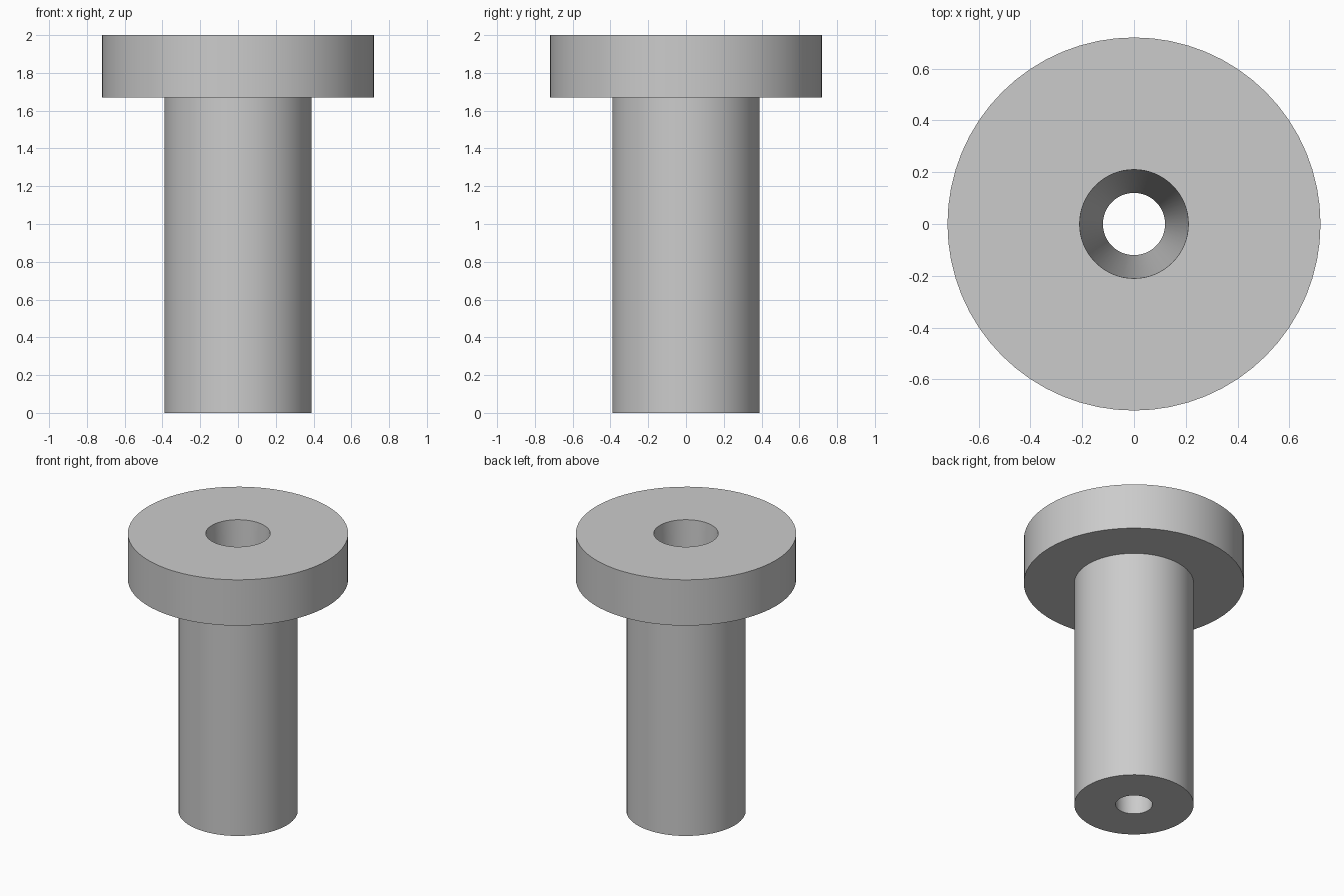
import bpy
import bmesh
import math

cube = bpy.data.objects.get("Cube")
if cube:
    bpy.data.objects.remove(cube, do_unlink=True)

SEGMENTS = 64

# Plain grey metal
grey = bpy.data.materials.new("grey_metal")
grey.use_nodes = True
colour = (0.6, 0.6, 0.6, 1)
grey.diffuse_color = colour
grey.node_tree.nodes["Principled BSDF"].inputs["Base Color"].default_value = colour


def revolve(name, profile):
    """Turn a closed (radius, height) profile about the z axis."""
    bm = bmesh.new()
    rings = []
    for r, z in profile:
        ring = []
        for i in range(SEGMENTS):
            a = math.tau * i / SEGMENTS
            ring.append(bm.verts.new((r * math.cos(a), r * math.sin(a), z)))
        rings.append(ring)
    for k, low in enumerate(rings):
        high = rings[(k + 1) % len(rings)]
        for i in range(SEGMENTS):
            j = (i + 1) % SEGMENTS
            bm.faces.new((low[i], low[j], high[j], high[i]))
    bmesh.ops.recalc_face_normals(bm, faces=bm.faces)
    mesh = bpy.data.meshes.new(name)
    bm.to_mesh(mesh)
    bm.free()
    mesh.materials.append(grey)
    obj = bpy.data.objects.new(name, mesh)
    bpy.context.collection.objects.link(obj)
    bpy.ops.object.select_all(action="DESELECT")
    obj.select_set(True)
    bpy.context.view_layer.objects.active = obj
    bpy.ops.object.shade_smooth_by_angle(angle=math.radians(30))
    return obj


# Shaft, flanged head and tapered bore in one turned part
revolve("flanged_bushing", [
    (0.12, 0), (0.39, 0), (0.39, 1.67),
    (0.72, 1.67), (0.72, 2), (0.21, 2),
])
